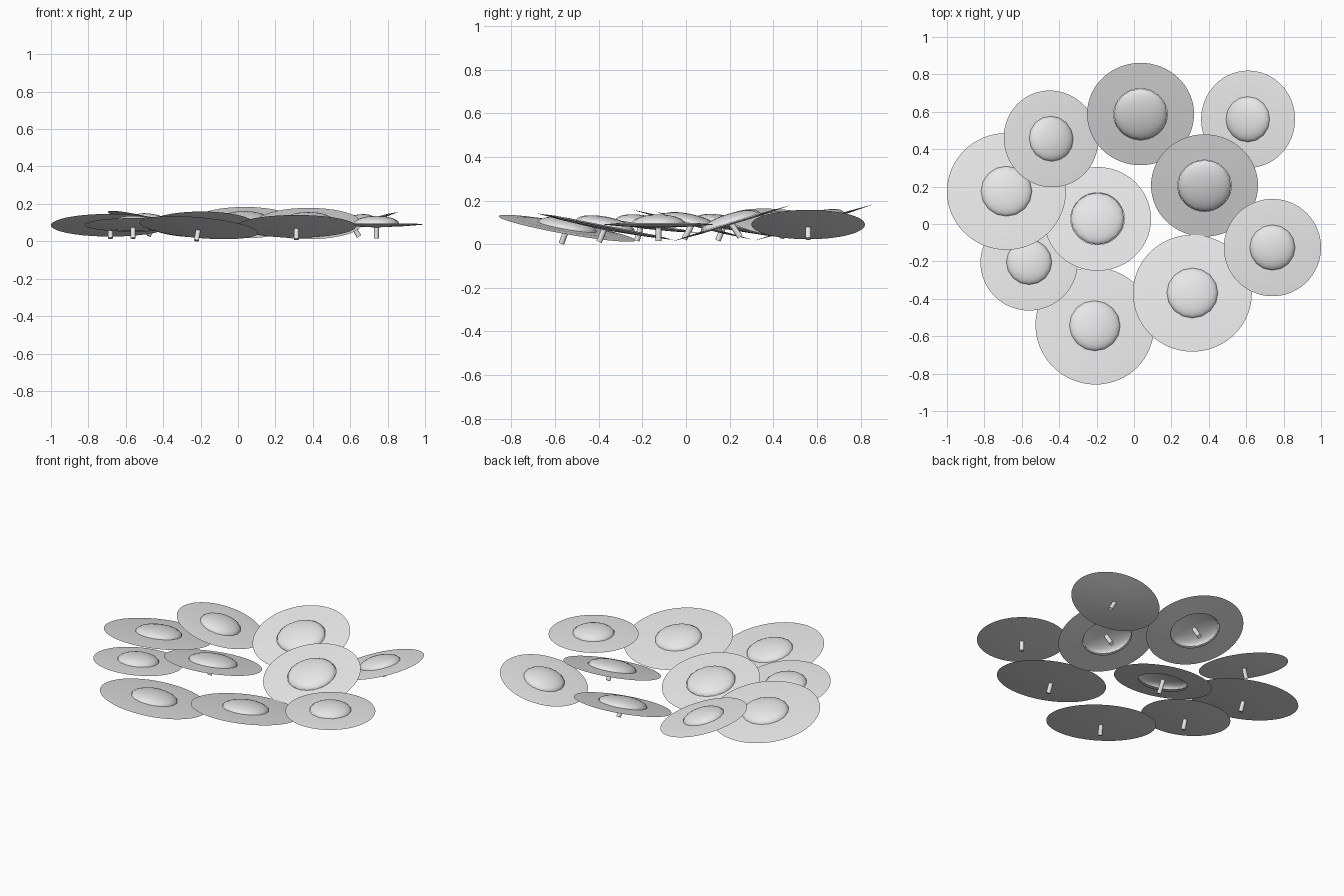
import bpy, bmesh, math
from mathutils import Matrix, Vector

cube = bpy.data.objects.get("Cube")
if cube:
    bpy.data.objects.remove(cube, do_unlink=True)

grey = bpy.data.materials.new("pale_grey")
grey.use_nodes = True
grey.diffuse_color = (0.8, 0.8, 0.8, 1)
grey.node_tree.nodes["Principled BSDF"].inputs["Base Color"].default_value = (0.8, 0.8, 0.8, 1)


def lathe(name, profile, sides, matrix):
    """Spin a (radius, height) profile around z."""
    bm = bmesh.new()
    verts = [bm.verts.new((r, 0, z)) for r, z in profile]
    edges = [bm.edges.new(pair) for pair in zip(verts, verts[1:])]
    bmesh.ops.spin(bm, geom=verts + edges, cent=(0, 0, 0), axis=(0, 0, 1),
                   angle=math.tau, steps=sides, use_duplicate=False)
    bmesh.ops.remove_doubles(bm, verts=bm.verts, dist=1e-5)
    bmesh.ops.recalc_face_normals(bm, faces=bm.faces)
    mesh = bpy.data.meshes.new(name)
    bm.to_mesh(mesh)
    bm.free()
    obj = bpy.data.objects.new(name, mesh)
    bpy.context.collection.objects.link(obj)
    mesh.materials.append(grey)
    obj.matrix_world = matrix
    bpy.ops.object.select_all(action="DESELECT")
    obj.select_set(True)
    bpy.context.view_layer.objects.active = obj
    bpy.ops.object.shade_smooth_by_angle(angle=math.radians(40))


def dome_profile(radius, height, base, steps=7):
    arc = [math.pi / 2 * i / steps for i in range(steps + 1)]
    return [(radius * math.cos(a), base + height * math.sin(a)) for a in arc]


def saucer(label, kind, x, y, z, tilt_x, tilt_y):
    """tilt_x raises the back edge, tilt_y raises the left-hand (-x) edge."""
    radius, bell = {"large": (0.318, 0.137), "open": (0.286, 0.143), "small": (0.26, 0.122)}[kind]

    def placed(gain):
        turn = Matrix.Rotation(math.radians(tilt_y * gain), 4, "Y") @ \
            Matrix.Rotation(math.radians(tilt_x * gain), 4, "X")
        return Matrix.Translation(Vector((x, y, z))) @ turn

    # Plate: a shallow closed dish, or a ring open under its dome
    if kind == "open":
        plate = [(bell, 0.005), (radius, 0), (bell, -0.006)]
    else:
        plate = [(0, 0.006), (radius * 0.75, 0.006), (radius, 0), (radius * 0.6, -0.009), (0, -0.016)]
    lathe(label + "_plate", plate, 64, placed(1))
    lathe(label + "_dome", dome_profile(bell, 0.042, 0.004), 16, placed(1))
    # Short stem, leaning further than its plate
    lathe(label + "_stem", [(0, 0.01), (0.013, 0.01), (0.013, -0.075), (0, -0.075)], 12, placed(2))


saucers = [
    ("front", "large", -0.21, -0.545, 0.073, -10, 5),
    ("front_left", "large", 0.312, -0.37, 0.08, -11, 0),
    ("left", "small", 0.74, -0.126, 0.09, 0, 0),
    ("centre_left", "open", 0.377, 0.206, 0.095, 17, 0),
    ("back_left", "small", 0.61, 0.56, 0.09, 0, -15),
    ("back", "open", 0.035, 0.588, 0.1, 17, 0),
    ("back_right", "small", -0.444, 0.455, 0.095, -6, 14),
    ("right", "large", -0.682, 0.174, 0.086, -11, 0),
    ("centre", "open", -0.195, 0.027, 0.09, -14, 0),
    ("front_right", "small", -0.561, -0.205, 0.088, -8, 0),
]
for s in saucers:
    saucer(*s)
